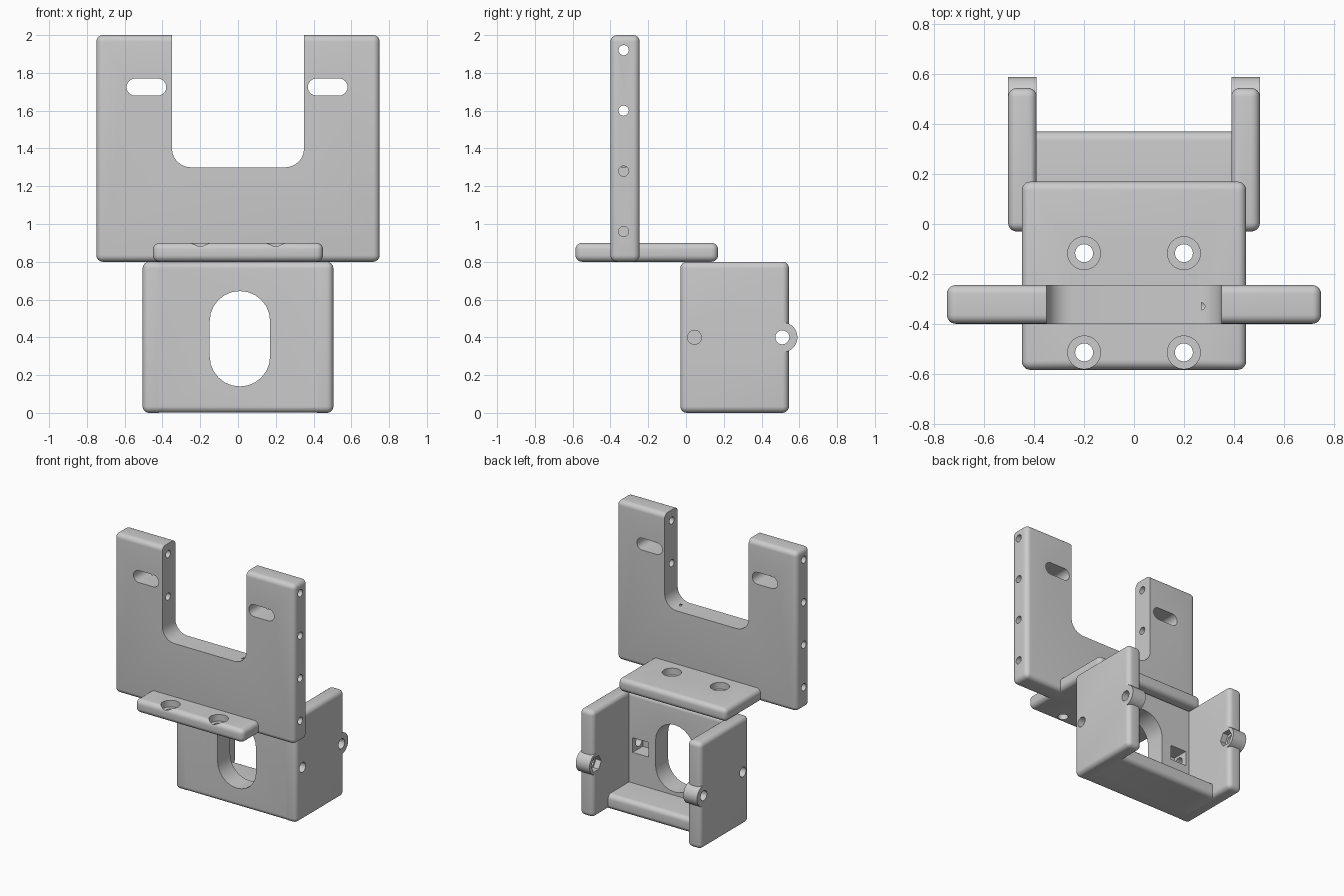
import bpy, bmesh, math
from mathutils import Matrix, Vector

old = bpy.data.objects.get("Cube")
if old:
    bpy.data.objects.remove(old, do_unlink=True)

grey = bpy.data.materials.new("plain grey")
grey.use_nodes = True
grey.diffuse_color = (0.6, 0.6, 0.6, 1)
grey.node_tree.nodes["Principled BSDF"].inputs["Base Color"].default_value = (0.6, 0.6, 0.6, 1)

AXES = {"x": Matrix.Rotation(math.pi / 2, 4, "Y"),
        "y": Matrix.Rotation(math.pi / 2, 4, "X"),
        "z": Matrix.Identity(4)}


def finish(name, bm):
    mesh = bpy.data.meshes.new(name)
    bm.to_mesh(mesh)
    bm.free()
    mesh.materials.append(grey)
    obj = bpy.data.objects.new(name, mesh)
    bpy.context.collection.objects.link(obj)
    return obj


def box(name, x, y, z, radius=0.0, edges=None):
    """Box from axis ranges; edges chooses which edges are rounded."""
    bm = bmesh.new()
    bmesh.ops.create_cube(bm, size=1)
    for v in bm.verts:
        v.co = Vector([r[0] if c < 0 else r[1] for c, r in zip(v.co, (x, y, z))])
    if radius:
        chosen = [e for e in bm.edges if edges is None or edges(e)]
        bmesh.ops.bevel(bm, geom=chosen, offset=radius, segments=6, profile=0.5,
                        affect="EDGES", clamp_overlap=True)
    return finish(name, bm)


def rod(name, axis, centre, radius, length, sides=32):
    bm = bmesh.new()
    bmesh.ops.create_cone(bm, cap_ends=True, segments=sides, radius1=radius,
                          radius2=radius, depth=length,
                          matrix=Matrix.Translation(centre) @ AXES[axis])
    return finish(name, bm)


def along_y(edge):
    return abs(edge.verts[0].co.y - edge.verts[1].co.y) > 0.01


def combine(target, tool, operation="DIFFERENCE"):
    mod = target.modifiers.new("shape", "BOOLEAN")
    mod.operation, mod.solver, mod.object = operation, "EXACT", tool
    bpy.context.view_layer.update()
    result = bpy.data.meshes.new_from_object(
        target.evaluated_get(bpy.context.evaluated_depsgraph_get()))
    target.modifiers.clear()
    target.data = result
    bpy.data.objects.remove(tool, do_unlink=True)


def slot(x, y, z, radius):
    return box("slot_cutter", x, y, z, radius, along_y)


ROUND = 0.035
PLATE_Y = (-0.4, -0.245)
CUT_Y = (-0.7, 0.0)

# Upright forked plate with slots and side holes
fork = box("forked_plate", (-0.75, 0.75), PLATE_Y, (0.8, 2.0), ROUND)
combine(fork, slot((-0.35, 0.35), CUT_Y, (1.3, 2.5), 0.1))
for x in ((-0.59, -0.38), (0.37, 0.58)):
    combine(fork, slot(x, CUT_Y, (1.68, 1.77), 0.0445))
for z in (1.6, 1.92):
    combine(fork, rod("hole_cutter", "x", (0, -0.33, z), 0.027, 2))
for z in (0.96, 1.28):
    for x in (-0.8, 0.77):
        combine(fork, rod("hole_cutter", "x", (x, -0.33, z), 0.027, 1))

# Horizontal mounting plate with counterbored holes
mount = box("mounting_plate", (-0.45, 0.45), (-0.585, 0.17), (0.8, 0.9), ROUND)
for x in (-0.2, 0.2):
    for y in (-0.515, -0.117):
        combine(mount, rod("hole_cutter", "z", (x, y, 0.85), 0.036, 0.4))
        combine(mount, rod("hole_cutter", "z", (x, y, 0.95), 0.066, 0.2))

# Open bracket: front wall, floor and two cheeks
bracket = box("lower_bracket", (-0.504, 0.504), (-0.029, 0.12), (0.001, 0.799), ROUND)
combine(bracket, box("floor", (-0.503, 0.503), (-0.028, 0.37), (0.002, 0.115), ROUND), "UNION")
for side in (-1, 1):
    span = sorted((side * 0.39, side * 0.505))
    combine(bracket, box("cheek", span, (-0.03, 0.545), (0, 0.8), ROUND), "UNION")
    combine(bracket, rod("boss", "x", (side * 0.4475, 0.51, 0.4), 0.08, 0.114), "UNION")

# Oval opening, hinge holes with nut pockets, and wall nut slots
combine(bracket, slot((-0.15, 0.17), (-0.2, 0.25), (0.14, 0.645), 0.1595))
for side in (-1, 1):
    combine(bracket, rod("hole_cutter", "x", (side * 0.45, 0.51, 0.4), 0.037, 0.3))
    combine(bracket, rod("nut_cutter", "x", (side * 0.37, 0.51, 0.4), 0.06, 0.13, 6))
    combine(bracket, rod("hole_cutter", "x", (side * 0.44, 0.045, 0.4), 0.037, 0.36))
    pocket = sorted((side * 0.23, side * 0.36))
    combine(bracket, box("pocket_cutter", pocket, (0.0, 0.2), (0.345, 0.455)))

# Smooth rounded edges, keep sharp corners
for obj in (fork, mount, bracket):
    bpy.ops.object.select_all(action="DESELECT")
    obj.select_set(True)
    bpy.context.view_layer.objects.active = obj
    bpy.ops.object.shade_smooth_by_angle(angle=math.radians(30))
